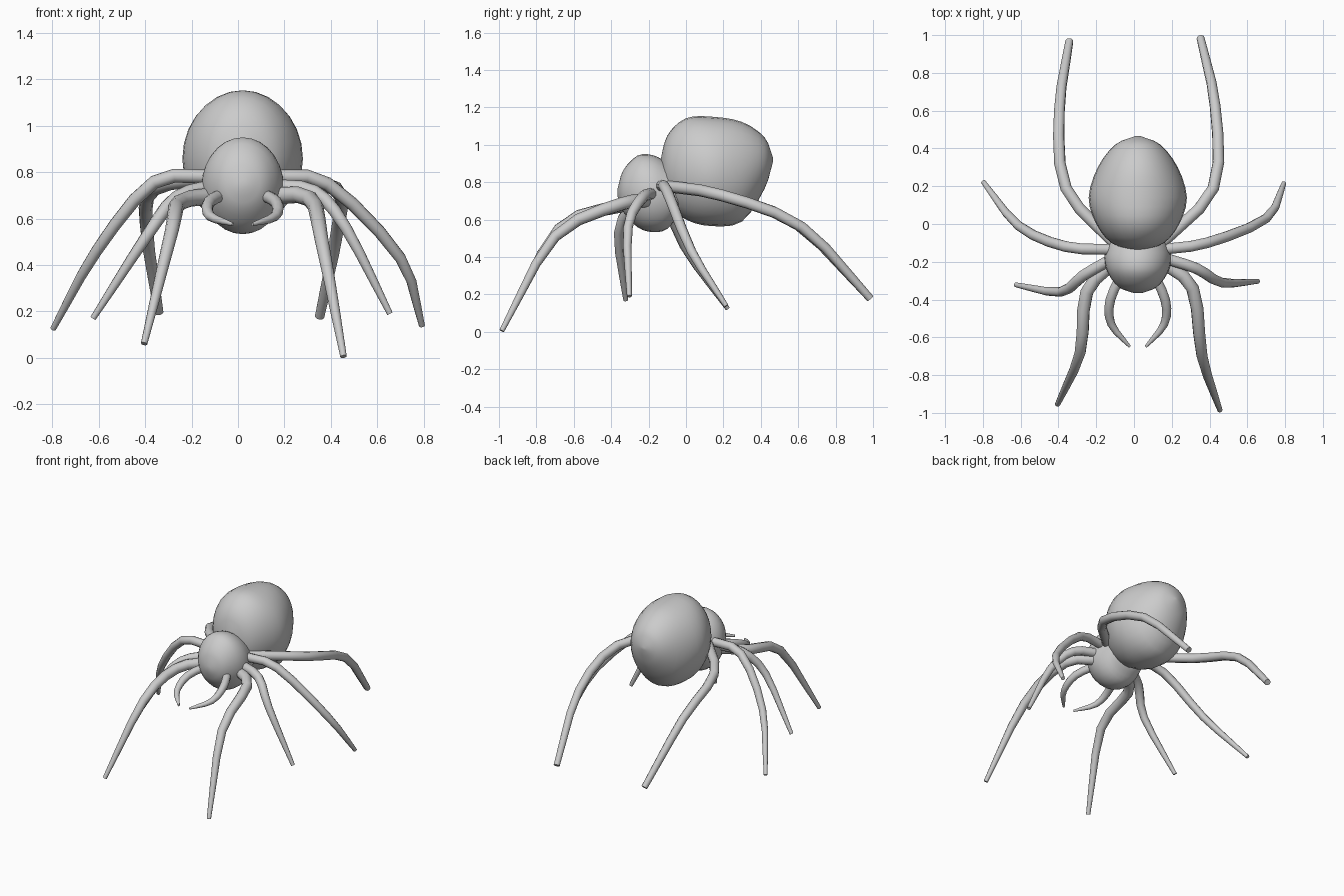
import bpy, bmesh, math
from mathutils import Vector

if "Cube" in bpy.data.objects:
    bpy.data.objects.remove(bpy.data.objects["Cube"])

CX = 0.02  # body axis
SIDES = {"right": 1, "left": -1}


def spline(keys, steps):
    """Smooth curve through key rows of any dimension (Catmull-Rom)."""
    k = [Vector(p) for p in keys]
    k = [2 * k[0] - k[1]] + k + [2 * k[-1] - k[-2]]
    out = []
    for a, b, c, d in zip(k, k[1:], k[2:], k[3:]):
        for s in range(steps):
            t = s / steps
            out.append(0.5 * (2 * b + (c - a) * t + (2 * a - 5 * b + 4 * c - d) * t ** 2
                              + (3 * b - a - 3 * c + d) * t ** 3))
    return out + [k[-2]]


def skin(name, rings):
    """Skin closed rings of points into a smooth capped solid."""
    bm = bmesh.new()
    loops = [[bm.verts.new(p) for p in ring] for ring in rings]
    n = len(loops[0])
    for a, b in zip(loops, loops[1:]):
        for i in range(n):
            j = (i + 1) % n
            bm.faces.new((a[i], a[j], b[j], b[i]))
    bm.faces.new(loops[0])
    bm.faces.new(loops[-1])
    bmesh.ops.recalc_face_normals(bm, faces=bm.faces[:])
    me = bpy.data.meshes.new(name)
    bm.to_mesh(me)
    bm.free()
    ob = bpy.data.objects.new(name, me)
    bpy.context.collection.objects.link(ob)
    bpy.context.view_layer.objects.active = ob
    ob.select_set(True)
    bpy.ops.object.shade_smooth_by_angle(angle=math.radians(50))
    ob.select_set(False)


def ring(centre, u, v, n):
    """Ellipse of n points spanned by the half axes u and v."""
    return [centre + u * math.cos(2 * math.pi * i / n) + v * math.sin(2 * math.pi * i / n)
            for i in range(n)]


def body(name, profile):
    """Elliptical sections along y from rows of (y, top z, bottom z, half width)."""
    skin(name, [ring(Vector((CX, y, (top + bot) / 2)), Vector((w, 0, 0)),
                     Vector((0, 0, (top - bot) / 2)), 28)
                for y, top, bot, w in spline(profile, 3)])


def limb(name, keys, r_root, r_tip):
    """Tapered tube bending smoothly through the joints."""
    pts = spline(keys, 3)
    last = len(pts) - 1
    side, rings = Vector((0, 0, 1)), []
    for i, p in enumerate(pts):
        t = (pts[min(i + 1, last)] - pts[max(i - 1, 0)]).normalized()
        side = (side - t * side.dot(t)).normalized()
        r = r_root + (r_tip - r_root) * (i / last) ** 3
        rings.append(ring(p, side * r, t.cross(side) * r, 10))
    skin(name, rings)


# Abdomen
body("abdomen", [(-.14, .90, .85, .02), (-.10, 1.05, .69, .14), (0, 1.142, .60, .22),
                 (.14, 1.15, .565, .26), (.30, 1.122, .59, .212),
                 (.42, 1.04, .765, .12), (.465, .93, .91, .015)])

# Head and thorax
body("head", [(-.366, .765, .725, .02), (-.335, .865, .64, .10), (-.26, .942, .56, .158),
              (-.18, .945, .533, .177), (-.10, .905, .55, .16), (-.03, .84, .64, .14)])

# Legs: mirrored hip and radii, then two joints and the foot posed per side
legs = {
    "front": ((.11, -.19, .70), (.036, .014),
              [(.31, -.34, .685), (.36, -.70, .51), (.455, -.985, .005)],
              [(-.25, -.36, .67), (-.285, -.68, .55), (-.405, -.955, .06)]),
    "second": ((.12, -.175, .74), (.031, .013),
               [(.33, -.235, .715), (.465, -.31, .56), (.655, -.303, .19)],
               [(-.265, -.27, .69), (-.39, -.36, .53), (-.625, -.322, .17)]),
    "third": ((.12, -.135, .78), (.03, .013),
              [(.385, -.10, .75), (.70, .03, .43), (.793, .215, .138)],
              [(-.36, -.12, .757), (-.61, -.01, .46), (-.797, .222, .125)]),
    "back": ((.11, -.115, .78), (.032, .021),
             [(.42, .19, .73), (.43, .62, .56), (.352, .985, .178)],
             [(-.36, .19, .73), (-.395, .60, .57), (-.342, .968, .197)]),
}
for pair, (hip, radii, *poses) in legs.items():
    for (label, s), joints in zip(SIDES.items(), poses):
        root = (CX + s * hip[0], hip[1], hip[2])
        limb(f"{pair}_leg_{label}", [root] + joints, *radii)

# Curved feelers either side of the mouth, mirrored
feeler = [(.07, -.24, .712), (.145, -.40, .67), (.14, -.53, .61), (.042, -.65, .575)]
for label, s in SIDES.items():
    limb(f"feeler_{label}", [(CX + s * x, y, z) for x, y, z in feeler], .027, .007)
